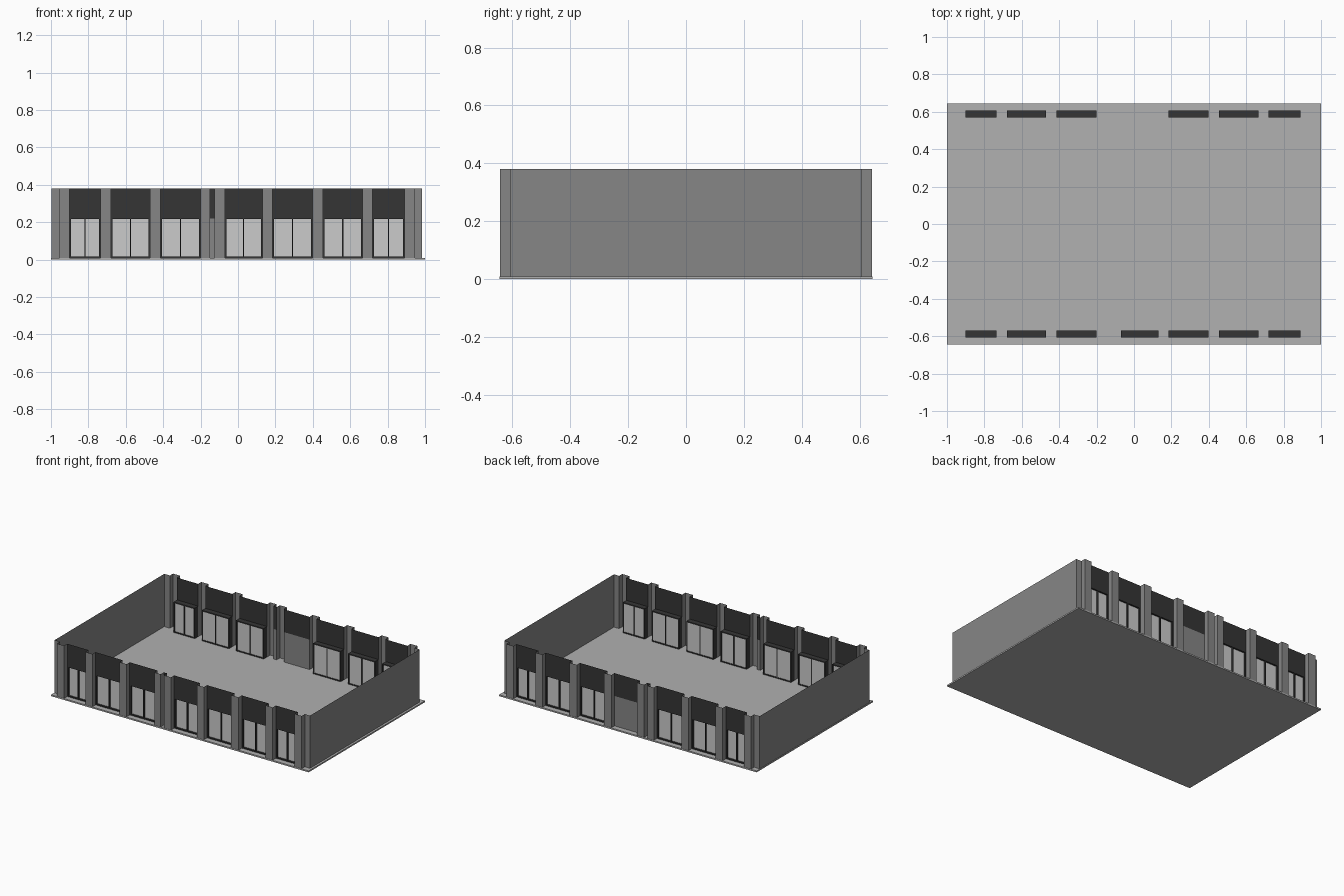
import bpy, bmesh

if "Cube" in bpy.data.objects:
    bpy.data.objects.remove(bpy.data.objects["Cube"])

def material(name, v):
    m = bpy.data.materials.new(name)
    m.diffuse_color = (v, v, v, 1)
    m.use_nodes = True
    m.node_tree.nodes["Principled BSDF"].inputs["Base Color"].default_value = m.diffuse_color
    return m

FLOOR = material("floor grey", 0.44)
WALL = material("wall grey", 0.24)
DARK = material("dark grey", 0.036)
GLASS = material("pale glass", 0.60)

def finish(bm, name, mat):
    me = bpy.data.meshes.new(name)
    bm.to_mesh(me)
    bm.free()
    me.materials.append(mat)
    ob = bpy.data.objects.new(name, me)
    bpy.context.collection.objects.link(ob)

def boxes(name, mat, items):
    """Several axis-aligned boxes (x0,x1,y0,y1,z0,z1) in one object."""
    bm = bmesh.new()
    for x0, x1, y0, y1, z0, z1 in items:
        for v in bmesh.ops.create_cube(bm, size=1)["verts"]:
            v.co.x = x0 if v.co.x < 0 else x1
            v.co.y = min(y0, y1) if v.co.y < 0 else max(y0, y1)
            v.co.z = z0 if v.co.z < 0 else z1
    finish(bm, name, mat)

def sheet(name, mat, path, z0, z1):
    """Vertical sheet following a plan path, seen from its right side."""
    bm = bmesh.new()
    low = [bm.verts.new((x, y, z0)) for x, y in path]
    top = [bm.verts.new((x, y, z1)) for x, y in path]
    for i in range(len(path) - 1):
        bm.faces.new((low[i], low[i + 1], top[i + 1], top[i]))
    finish(bm, name, mat)

def facade_sheet(name, mat, s, path, z0, z1):
    pts = [(x, s * y) for x, y in path]
    sheet(name, mat, pts[::-1] if s > 0 else pts, z0, z1)

BASE, HEAD, TOP = 0.01, 0.22, 0.38
Y_OUT, Y_WALL, Y_IN = 0.643, 0.608, 0.57
LEFT, RIGHT = -0.998, 0.985
bays = [(-0.9, -0.735), (-0.68, -0.47), (-0.415, -0.2), (-0.07, 0.13),
        (0.185, 0.397), (0.455, 0.665), (0.72, 0.89)]
columns = [(-0.955, -0.9), (-0.735, -0.68), (-0.47, -0.415), (-0.2, -0.15),
           (-0.125, -0.07), (0.13, 0.185), (0.397, 0.455), (0.665, 0.72), (0.89, 0.945)]

# Floor slab
boxes("floor_slab", FLOOR, [(-1, 1, -0.645, 0.645, 0, BASE)])

# End walls
sheet("right_wall", WALL, [(RIGHT, -Y_WALL), (RIGHT, Y_WALL)], BASE, TOP)
sheet("left_wall", WALL, [(LEFT, Y_WALL), (LEFT, -Y_WALL)], BASE, TOP)

for s, side in ((-1, "front"), (1, "back")):
    # Corner returns
    for x0, x1 in ((LEFT, -0.955), (0.945, RIGHT)):
        facade_sheet(side + "_corner", WALL, s, [(x0, Y_WALL), (x1, Y_WALL)], BASE, TOP)
    # Hollow columns, open to the inside
    for x0, x1 in columns:
        facade_sheet(side + "_column", WALL, s,
                     [(x0, Y_WALL), (x0, Y_OUT), (x1, Y_OUT), (x1, Y_WALL)], BASE, TOP)
    # Dark upper panels, including the narrow joint
    for x0, x1 in bays + [(-0.15, -0.125)]:
        facade_sheet(side + "_upper_panel", DARK, s, [(x0, Y_WALL), (x1, Y_WALL)], HEAD, TOP)
    # Grey wall below the joint, and in the blank bay at the back
    blanks = [(-0.15, -0.125)] + ([bays[3]] if s > 0 else [])
    for x0, x1 in blanks:
        facade_sheet(side + "_lower_wall", WALL, s, [(x0, Y_WALL), (x1, Y_WALL)], BASE, HEAD)
    # Windows: frame, centre mullion and glass
    for x0, x1 in bays:
        if (x0, x1) in blanks:
            continue
        f, xm = 0.008, (x0 + x1) / 2
        a, b = s * Y_IN, s * Y_WALL
        boxes(side + "_window_frame", DARK, [
            (x0, x0 + f, a, b, BASE, HEAD + 0.004),
            (x1 - f, x1, a, b, BASE, HEAD + 0.004),
            (x0 + f, x1 - f, a, b, HEAD - 0.004, HEAD + 0.004),
            (x0 + f, x1 - f, a, b, BASE, BASE + 0.007),
            (xm - 0.003, xm + 0.003, a, b, BASE + 0.007, HEAD - 0.004)])
        boxes(side + "_window_glass", GLASS, [
            (p, q, s * (Y_IN + 0.004), s * (Y_WALL - 0.012), BASE + 0.007, HEAD - 0.004)
            for p, q in ((x0 + f, xm - 0.003), (xm + 0.003, x1 - f))])
